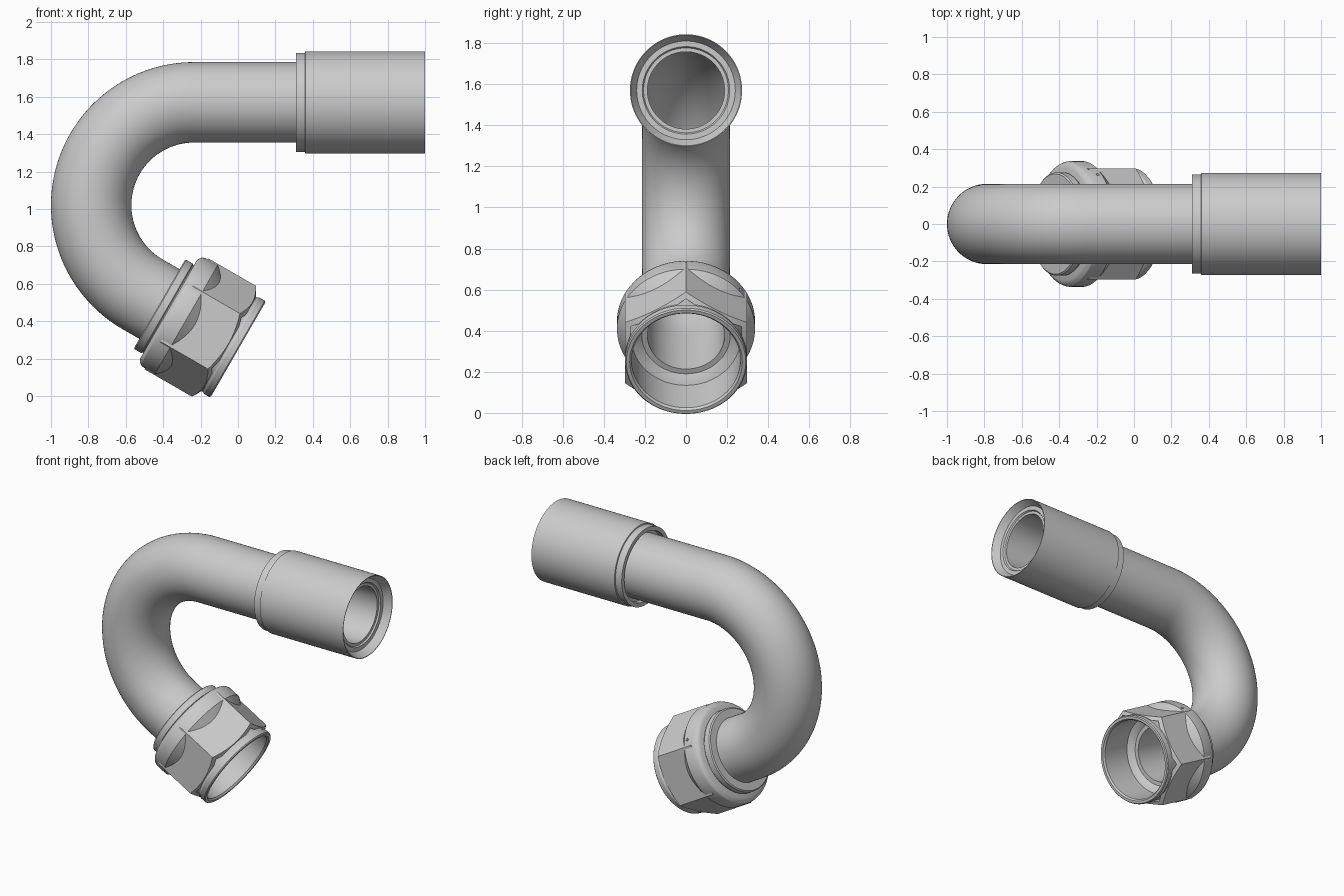
import bpy, bmesh
from math import sin, cos, pi, radians
from mathutils import Matrix, Vector

if "Cube" in bpy.data.objects:
    bpy.data.objects.remove(bpy.data.objects["Cube"])

R_BEND = 0.55
BEND = Vector((-0.235, 0, 1.02))
TOP_Z = 1.57
SEG = 96


def make_object(name, rings, matrix=Matrix()):
    """Skin a cyclic list of rings into a closed ring-shaped solid."""
    bm = bmesh.new()
    vs = [[bm.verts.new(p) for p in ring] for ring in rings]
    m, n = len(vs), len(vs[0])
    for i in range(m):
        for j in range(n):
            a, b = vs[i], vs[(i + 1) % m]
            bm.faces.new((a[j], a[(j + 1) % n], b[(j + 1) % n], b[j]))
    bmesh.ops.recalc_face_normals(bm, faces=bm.faces)
    if bm.calc_volume(signed=True) < 0:
        bmesh.ops.reverse_faces(bm, faces=bm.faces)
    mesh = bpy.data.meshes.new(name)
    bm.to_mesh(mesh)
    bm.free()
    mesh.transform(matrix)
    obj = bpy.data.objects.new(name, mesh)
    bpy.context.collection.objects.link(obj)
    return obj


def lathe(name, profile, matrix, n=SEG):
    """Revolve (distance, radius) points round the local z axis."""
    return make_object(name, [[(r * cos(2 * pi * j / n), r * sin(2 * pi * j / n), s)
                               for j in range(n)] for s, r in profile], matrix)


def boolean(obj, other, operation):
    mod = obj.modifiers.new("cut", 'BOOLEAN')
    mod.object, mod.operation, mod.solver = other, operation, 'EXACT'
    bpy.context.view_layer.objects.active = obj
    bpy.ops.object.modifier_apply(modifier=mod.name)
    bpy.data.objects.remove(other)


def axis_matrix(origin, z, x):
    y = z.cross(x)
    return Matrix.Translation(origin) @ Matrix((x, y, z)).transposed().to_4x4()


# Frames: nut axis slopes 30 degrees down, sleeve axis runs along +x
c, s30 = cos(radians(30)), 0.5
nut_dir = Vector((c, 0, -s30))
bend_end = BEND + R_BEND * Vector((-s30, 0, -c))
nut_m = axis_matrix(bend_end, nut_dir, Vector((s30, 0, c)))
sleeve_m = axis_matrix(Vector((0, 0, TOP_Z)), Vector((1, 0, 0)), Vector((0, 0, 1)))

# Bent hollow tube: straight, 150 degree bend, straight into the nut
path = [(Vector((0.94, 0, TOP_Z)), Vector((0, 0, 1)))]
for i in range(61):
    a = radians(90 + 150 * i / 60)
    d = Vector((cos(a), 0, sin(a)))
    path.append((BEND + R_BEND * d, d))
path.append((bend_end + nut_dir * 0.335, path[-1][1]))


def tube_rings(radius, stations):
    return [[p + radius * (cos(2 * pi * j / 64) * d + sin(2 * pi * j / 64) * Vector((0, 1, 0)))
             for j in range(64)] for p, d in stations]


tube = make_object("bent_tube", tube_rings(0.215, path) + tube_rings(0.188, path[::-1]))

# Crimp sleeve with stepped collar and flared mouth
sleeve = lathe("crimp_sleeve", [
    (0.31, 0.237), (0.31, 0.265), (0.358, 0.265), (0.36, 0.273), (1.0, 0.273),
    (1.0, 0.269), (0.95, 0.240), (0.95, 0.213), (0.93, 0.200), (0.345, 0.200),
    (0.345, 0.237)], sleeve_m)

# Retaining ring behind the nut
ring = lathe("retaining_ring", [
    (0.104, 0.205), (0.104, 0.268), (0.110, 0.276), (0.150, 0.276), (0.156, 0.270),
    (0.200, 0.265), (0.200, 0.205)], nut_m)

# Nut: round collar and bore, joined to a chamfered hexagon
nut = lathe("hex_nut", [
    (0.160, 0.205), (0.160, 0.302), (0.167, 0.318), (0.178, 0.330), (0.195, 0.336),
    (0.270, 0.336), (0.330, 0.291), (0.540, 0.291), (0.550, 0.297), (0.583, 0.297),
    (0.590, 0.291), (0.590, 0.274), (0.578, 0.265), (0.360, 0.265), (0.340, 0.222),
    (0.320, 0.205)], nut_m)
hexagon = lathe("hexagon", [(0.21, 0.313), (0.21, 0.342), (0.56, 0.342), (0.56, 0.313)], nut_m, 6)
chamfer = lathe("chamfer", [(0.2, 0.25), (0.2, 0.346), (0.50, 0.346), (0.535, 0.287),
                            (0.535, 0.25)], nut_m)
boolean(hexagon, chamfer, 'INTERSECT')
boolean(nut, hexagon, 'UNION')

# Small diamond dimple in the collar
bpy.ops.mesh.primitive_cone_add(vertices=4, radius1=0.0, radius2=0.032, depth=0.06)
dimple = bpy.context.object
a = radians(-52)
radial = Vector((cos(a), sin(a), 0))
dimple.data.transform(nut_m @ axis_matrix(radial * 0.345 + Vector((0, 0, 0.245)),
                                          radial, Vector((0, 0, 1))))
boolean(nut, dimple, 'DIFFERENCE')

# Smooth shading with crisp machined edges
for obj in (tube, sleeve, ring, nut):
    bpy.ops.object.select_all(action='DESELECT')
    obj.select_set(True)
    bpy.context.view_layer.objects.active = obj
    bpy.ops.object.shade_smooth_by_angle(angle=radians(25))
